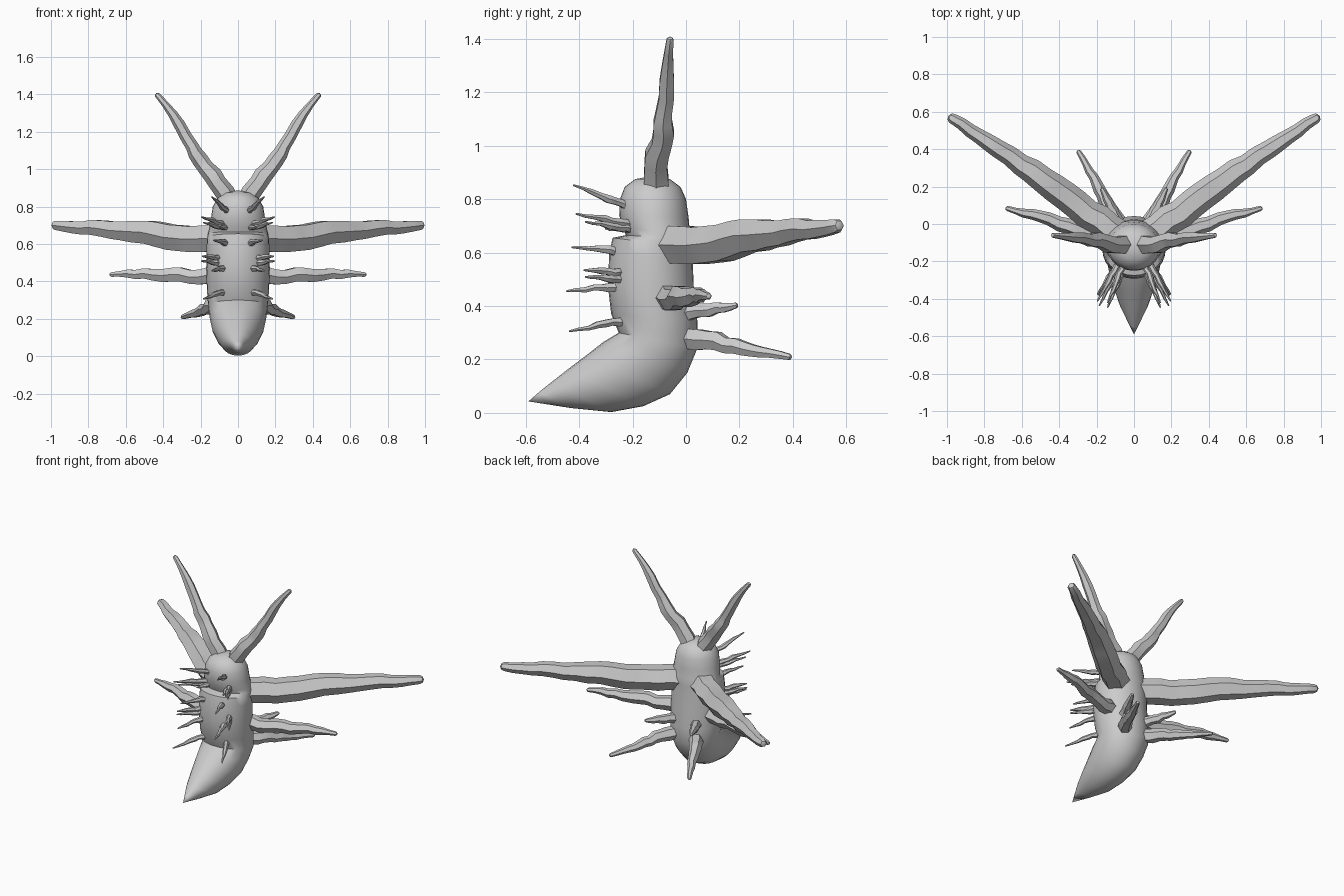
import bpy, bmesh, math, random
from mathutils import Vector

cube = bpy.data.objects.get("Cube")
if cube:
    bpy.data.objects.remove(cube, do_unlink=True)
random.seed(4)

grey = bpy.data.materials.new("plain_grey")
grey.use_nodes = True
grey.diffuse_color = (0.6, 0.6, 0.6, 1)
grey.node_tree.nodes["Principled BSDF"].inputs["Base Color"].default_value = (0.6, 0.6, 0.6, 1)


def skin(name, rings, start, end, angle):
    """Join a list of point rings into a closed tube with a pole at each end."""
    bm = bmesh.new()
    loops = [[bm.verts.new(p) for p in ring] for ring in rings]
    n = len(loops[0])
    for a, b in zip(loops, loops[1:]):
        for i in range(n):
            j = (i + 1) % n
            bm.faces.new((a[i], a[j], b[j], b[i]))
    for loop, pole in ((loops[0], start), (loops[-1], end)):
        v = bm.verts.new(pole)
        for i in range(n):
            bm.faces.new((loop[i], loop[(i + 1) % n], v))
    bmesh.ops.recalc_face_normals(bm, faces=bm.faces)
    mesh = bpy.data.meshes.new(name)
    bm.to_mesh(mesh)
    bm.free()
    mesh.materials.append(grey)
    obj = bpy.data.objects.new(name, mesh)
    bpy.context.collection.objects.link(obj)
    bpy.ops.object.select_all(action='DESELECT')
    obj.select_set(True)
    bpy.context.view_layer.objects.active = obj
    bpy.ops.object.shade_smooth_by_angle(angle=math.radians(angle))
    return obj


def limb(name, path, radii, wobble, steps=12):
    """Wavy six-sided tapering limb with a rounded tip, built on both sides."""
    pts = [Vector(p) for p in path]
    centres, sizes = [], []
    for k in range(steps + 1):
        t = k / steps * (len(pts) - 1)
        i = min(int(t), len(pts) - 2)
        f = t - i
        r = radii[i] + (radii[i + 1] - radii[i]) * f
        sway = 0 if k in (0, steps) else wobble
        jit = Vector([random.uniform(-sway, sway) for _ in range(3)])
        centres.append(pts[i].lerp(pts[i + 1], f) + jit * r)
        sizes.append(r * random.uniform(1 - sway / 2, 1 + sway / 2))
    axis = (pts[-1] - pts[0]).normalized()
    # rounded tip
    tip, r = centres[-1], sizes[-1]
    centres.append(tip + axis * r * 0.6)
    sizes.append(r * 0.7)
    ref = Vector((0, 1, 0)) if abs(axis.z) > 0.7 else Vector((0, 0, 1))
    u = axis.cross(ref).normalized()
    v = axis.cross(u)
    for side, s in (("left", 1), ("right", -1)):
        def flip(p):
            return Vector((p.x * s, p.y, p.z))
        rings = [[flip(c + (u * math.cos(a) + v * math.sin(a)) * q)
                  for a in (math.tau * i / 6 for i in range(6))]
                 for c, q in zip(centres, sizes)]
        skin(f"{side}_{name}", rings, flip(centres[0]), flip(tip + axis * r * 0.9), 35)


# Body and curled tail: front y, front z, back y, back z, half width
body = [(-.19, .875, -.06, .875, .07), (-.23, .845, -.02, .845, .11),
        (-.247, .80, 0, .80, .135), (-.25, .74, .01, .73, .145),
        (-.235, .69, .015, .67, .155), (-.225, .665, .02, .65, .16),
        (-.275, .655, .02, .62, .165), (-.287, .60, .025, .57, .168),
        (-.293, .48, .03, .45, .17), (-.28, .37, .043, .34, .166),
        (-.252, .30, .042, .24, .16), (-.31, .265, .005, .15, .152),
        (-.37, .218, -.06, .07, .138), (-.44, .165, -.16, .025, .113),
        (-.50, .118, -.28, .003, .083), (-.55, .078, -.43, .018, .04)]
rings = []
for fy, fz, by, bz, w in body:
    c, a = Vector((0, (fy + by) / 2, (fz + bz) / 2)), Vector((0, (fy - by) / 2, (fz - bz) / 2))
    rings.append([c + a * math.cos(t) + Vector((w * math.sin(t), 0, 0))
                  for t in (math.tau * i / 28 for i in range(28))])
skin("body_and_tail", rings, (0, -.125, .887), (0, -.59, .043), 50)

# Long limbs
limb("antenna", [(.04, -.11, .81), (.12, -.11, .95), (.20, -.085, 1.04), (.25, -.08, 1.13),
                 (.33, -.07, 1.27), (.43, -.06, 1.395)],
     [.052, .05, .043, .036, .028, .015], .12)
limb("upper_arm", [(.08, -.06, .625), (.30, .10, .635), (.55, .28, .665), (.78, .44, .685), (.972, .565, .70)],
     [.083, .08, .065, .046, .028], .09, 16)
limb("middle_arm", [(.12, -.08, .425), (.30, -.03, .43), (.50, .04, .44), (.675, .083, .437)],
     [.052, .044, .031, .014], .16)
limb("lower_leg", [(.06, -.02, .275), (.15, .12, .265), (.22, .25, .23), (.295, .385, .21)],
     [.048, .038, .027, .013], .14)
limb("small_back_leg", [(.07, -.02, .375), (.12, .08, .385), (.17, .185, .402)],
     [.036, .028, .012], .16, 9)

# Front spikes: root and tip
spikes = [((.06, -.22, .775), (.14, -.42, .852)), ((.08, -.21, .705), (.195, -.41, .745)),
          ((.08, -.21, .69), (.185, -.375, .715)), ((.06, -.20, .685), (.10, -.30, .69)),
          ((.06, -.25, .605), (.13, -.425, .62)), ((.10, -.24, .525), (.19, -.38, .534)),
          ((.10, -.24, .50), (.195, -.375, .509)), ((.08, -.25, .475), (.14, -.445, .456)),
          ((.08, -.23, .345), (.185, -.435, .306))]
for n, (root, tip) in enumerate(spikes, 1):
    mid = Vector(root).lerp(Vector(tip), 0.4)
    limb(f"spike_{n}", [root, mid, tip], [.017, .015, .004], .25, 7)
